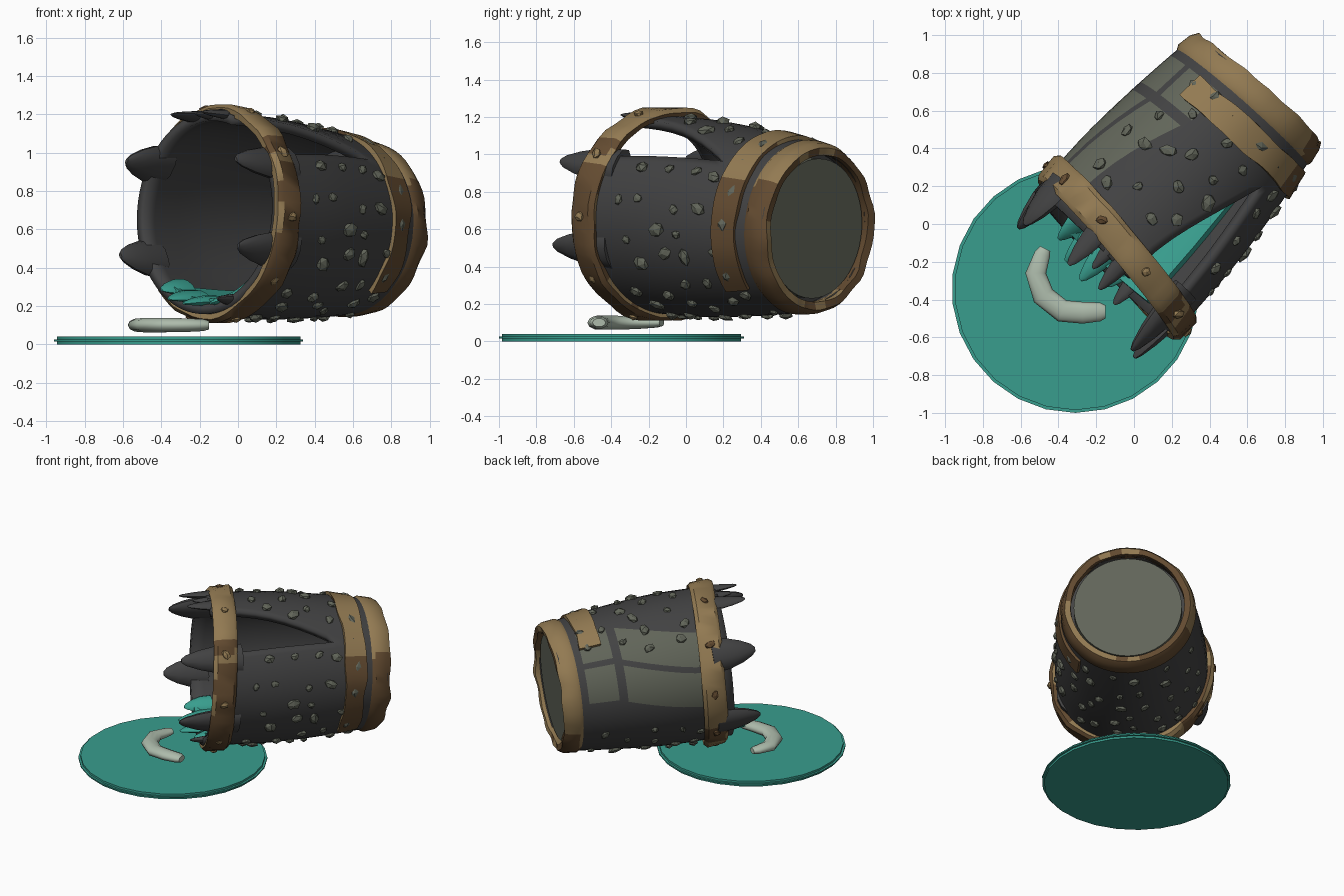
import bpy, bmesh, random
from math import sin, cos, pi, radians
from mathutils import Matrix, Vector, noise

random.seed(4)
cube = bpy.data.objects.get("Cube")
if cube:
    bpy.data.objects.remove(cube, do_unlink=True)


def material(name, rgb):
    m = bpy.data.materials.new(name)
    m.use_nodes = True
    m.diffuse_color = (*rgb, 1)
    m.node_tree.nodes["Principled BSDF"].inputs["Base Color"].default_value = (*rgb, 1)
    return m


CHARCOAL = material("charcoal wood", (0.055, 0.055, 0.056))
MOSS = material("moss grey", (0.12, 0.13, 0.10))
TAN = material("tan metal", (0.29, 0.195, 0.085))
BROWN = material("rust brown", (0.125, 0.07, 0.03))
TEAL = material("teal slime", (0.04, 0.34, 0.27))
BONE = material("pale bone", (0.42, 0.50, 0.41))

# The barrel lies along its local X axis; angle 0 is its top
BARREL = (Matrix.Translation((-0.09, -0.13, 0.68))
          @ Matrix.Rotation(radians(48.5), 4, 'Z') @ Matrix.Rotation(radians(4), 4, 'Y'))


def finish(bm, name, mats, matrix=BARREL, smooth=40):
    mesh = bpy.data.meshes.new(name)
    bm.to_mesh(mesh)
    bm.free()
    ob = bpy.data.objects.new(name, mesh)
    bpy.context.collection.objects.link(ob)
    ob.matrix_world = matrix
    for m in mats:
        mesh.materials.append(m)
    if smooth:
        bpy.ops.object.select_all(action='DESELECT')
        ob.select_set(True)
        bpy.context.view_layer.objects.active = ob
        bpy.ops.object.shade_smooth_by_angle(angle=radians(smooth))
    return ob


def around(s, r, deg):
    a = radians(deg)
    return Vector((s, -r * sin(a), r * cos(a)))


def weathered(face):
    n, c = face.normal, face.calc_center_median()
    return 0 if n.z * 0.6 + n.y * 0.4 - n.x * 0.15 + noise.noise(c * 5) * 0.6 > -0.05 else 1


def revolve(name, profile, mats, start=0, end=360, steps=64, skew=0, rough=0.0, rule=None):
    """Sweep a closed (distance, radius) profile around the barrel axis."""
    bm = bmesh.new()
    full = end - start == 360
    rows = []
    for k in range(steps if full else steps + 1):
        deg = start + (end - start) * k / steps
        row = []
        for s, r in profile:
            p = around(s + skew * sin(radians(deg)), r, deg)
            row.append(bm.verts.new(p + p.normalized() * rough * noise.noise(p * 7)))
        rows.append(row)
    n = len(profile)
    for k in range(steps):
        a, b = rows[k], rows[(k + 1) % len(rows)]
        for i in range(n):
            j = (i + 1) % n
            bm.faces.new((a[i], a[j], b[j], b[i]))
    if not full:
        bm.faces.new(rows[0])
        bm.faces.new(rows[-1])
    bmesh.ops.remove_doubles(bm, verts=bm.verts, dist=0.001)
    bmesh.ops.recalc_face_normals(bm, faces=bm.faces)
    if rule:
        for f in bm.faces:
            f.material_index = rule(f)
    return finish(bm, name, mats)


def spike(name, mat, deg, r, base, tip, width, thick, lean=0.0):
    """Tapered stave end with a blunt tip, pointing out of the mouth."""
    bm = bmesh.new()
    rings, sides = [], 10
    for t, w in ((0, 1), (0.4, 0.92), (0.7, 0.66), (0.92, 0.36), (1, 0.14)):
        rings.append([bm.verts.new((base + (tip - base) * t,
                                    width * w * cos(2 * pi * k / sides),
                                    r + lean * t * t + thick * w * sin(2 * pi * k / sides)))
                      for k in range(sides)])
    for a, b in zip(rings, rings[1:]):
        for k in range(sides):
            j = (k + 1) % sides
            bm.faces.new((a[k], a[j], b[j], b[k]))
    bm.faces.new(rings[0])
    bm.faces.new(rings[-1])
    bmesh.ops.recalc_face_normals(bm, faces=bm.faces)
    return finish(bm, name, [mat], BARREL @ Matrix.Rotation(radians(deg), 4, 'X'))


# Barrel shell with a tapering break in the upper side
def shell_radius(s):
    return 0.53 - 0.085 * max(0, (s - 0.25) / 0.85) ** 1.5


GAP_END = 0.74


def gap(s):
    t = min(max(s / GAP_END, 0), 1)
    return 17 + 30 * t ** 1.6, 54 - 7 * t


bm = bmesh.new()
cols = 72
stations = [-0.1, 0, 0.1, 0.2, 0.3, 0.4, 0.5, 0.6, 0.68, GAP_END, 0.85, 0.95, 1.04, 1.11]
grid = []
for s in stations:
    high, low = gap(s)
    row = []
    for k in range(cols + 1):
        deg = low + (360 - low + high) * k / cols
        shift = -0.04 * sin(radians(deg)) * max(0, 1 - (s + 0.1) * 4)
        row.append(bm.verts.new(around(s + shift, shell_radius(s), deg)))
    grid.append(row)
for i, s in enumerate(stations[:-1]):
    for k in range(cols):
        f = bm.faces.new((grid[i][k], grid[i][k + 1], grid[i + 1][k + 1], grid[i + 1][k]))
        deg = 50 + 315 * (k + 0.5) / cols - 360
        if 0 < s < 0.9 and (-108 < deg < -84 or -79 < deg < -54) and i != 8:
            f.material_index = 1
bmesh.ops.remove_doubles(bm, verts=bm.verts, dist=0.001)
shell = finish(bm, "barrel_shell", [CHARCOAL, MOSS, CHARCOAL, CHARCOAL])
solid = shell.modifiers.new("thickness", 'SOLIDIFY')
solid.thickness = 0.05
solid.offset = -1
solid.material_offset = 2
solid.material_offset_rim = 2

# Closed end
revolve("barrel_end_lid", [(1.03, 0), (1.03, 0.375), (1.1, 0.375), (1.1, 0)], [MOSS], steps=48)
revolve("inner_back_wall", [(0.99, 0), (0.99, 0.42), (1.03, 0.42), (1.03, 0)], [CHARCOAL], steps=48)

# Metal hoops
revolve("mouth_hoop", [(-0.075, 0.515), (-0.085, 0.55), (-0.06, 0.57), (0.06, 0.575),
                       (0.085, 0.555), (0.075, 0.515)],
        [TAN, BROWN], skew=-0.08, rough=0.02, rule=weathered)
revolve("end_hoop", [(1.0, 0.42), (0.99, 0.455), (1.02, 0.47), (1.1, 0.457), (1.135, 0.435),
                     (1.13, 0.395), (1.08, 0.395)],
        [TAN, BROWN], rough=0.02, rule=weathered)
revolve("worn_band", [(0.8, 0.46), (0.8, 0.508), (0.95, 0.486), (0.95, 0.44)],
        [TAN, BROWN], start=-35, end=135, steps=36, rough=0.015, rule=weathered)

# Broken stave ends around the mouth
for deg, r, tip, width, thick in ((-60, 0.52, -0.25, 0.115, 0.06), (-117, 0.52, -0.25, 0.11, 0.06),
                                  (58, 0.49, -0.37, 0.105, 0.06), (113, 0.49, -0.36, 0.11, 0.06),
                                  (158, 0.49, -0.2, 0.06, 0.035), (-15, 0.52, -0.27, 0.07, 0.03),
                                  (-3, 0.51, -0.2, 0.05, 0.03), (8, 0.52, -0.26, 0.06, 0.03)):
    spike("broken_stave", CHARCOAL, deg, r, 0.06, tip, width, thick)

# Slime lining the barrel floor, spilling over the lip
revolve("inner_slime", [(-0.08, 0.49), (-0.08, 0.45), (0.3, 0.445), (0.78, 0.42), (0.78, 0.46)],
        [TEAL], start=138, end=212, steps=16)
for deg, tip in ((213, -0.14), (199, -0.2), (184, -0.22), (169, -0.15)):
    spike("slime_drip", TEAL, deg, 0.455, 0.05, tip, 0.07, 0.03, 0.03)

# Knobbly studs scattered on the wood, and tan rivets on the hoop


def stud(name, mat, s, deg, r, size):
    bm = bmesh.new()
    bmesh.ops.create_icosphere(bm, subdivisions=1, radius=1)
    for v in bm.verts:
        v.co *= random.uniform(0.8, 1.15)
    spin = Matrix.Rotation(random.uniform(0, pi), 4, 'Z')
    place = Matrix.Rotation(radians(deg), 4, 'X') @ Matrix.Translation((s, 0, r))
    scale = Matrix.Diagonal((size * random.uniform(0.9, 1.3), size * 0.85, size * 0.6, 1))
    finish(bm, name, [mat], BARREL @ place @ spin @ scale, smooth=0)


placed = []
while len(placed) < 72:
    s, deg = random.uniform(0.14, 0.95), random.uniform(-180, 180)
    p = around(s, shell_radius(s), deg)
    high, low = gap(s)
    in_gap = s < GAP_END + 0.05 and high - 5 < deg < low + 5
    mossy = -112 < deg < -50
    if in_gap or mossy or any((p - q).length < 0.125 for q in placed):
        continue
    placed.append(p)
    stud("wood_stud", MOSS, s, deg, shell_radius(s) + 0.004, random.uniform(0.028, 0.046))
for deg in range(20, 380, 36):
    stud("hoop_rivet", TAN if deg < 200 else BROWN, -0.08 * sin(radians(deg)), deg, 0.572, 0.032)

# Puddle on the ground
bm = bmesh.new()
bmesh.ops.create_cone(bm, cap_ends=True, segments=26, radius1=0.655, radius2=0.655, depth=0.04)
rim = [e for e in bm.edges if abs(e.verts[0].co.z - e.verts[1].co.z) < 0.001]
bmesh.ops.bevel(bm, geom=rim, offset=0.015, segments=2, affect='EDGES')
finish(bm, "slime_puddle", [TEAL], Matrix.Translation((-0.31, -0.345, 0.02)), smooth=50)

# Curved bone floating above the puddle
curve = bpy.data.curves.new("bone_path", 'CURVE')
curve.dimensions = '3D'
curve.bevel_depth = 0.05
curve.bevel_resolution = 3
curve.use_fill_caps = True
path = [(-0.47, -0.13, 0.6), (-0.485, -0.16, 0.85), (-0.52, -0.26, 1.1), (-0.48, -0.38, 1.2),
        (-0.38, -0.46, 1.2), (-0.27, -0.47, 1.15), (-0.18, -0.465, 1.0), (-0.15, -0.465, 0.7)]
spline = curve.splines.new('POLY')
spline.points.add(len(path) - 1)
for point, (x, y, radius) in zip(spline.points, path):
    point.co = (x, y, 0, 1)
    point.radius = radius
    spline.use_smooth = True
bone = bpy.data.objects.new("curved_bone", curve)
bone.location.z = 0.1
bone.scale.z = 0.65
curve.materials.append(BONE)
bpy.context.collection.objects.link(bone)
